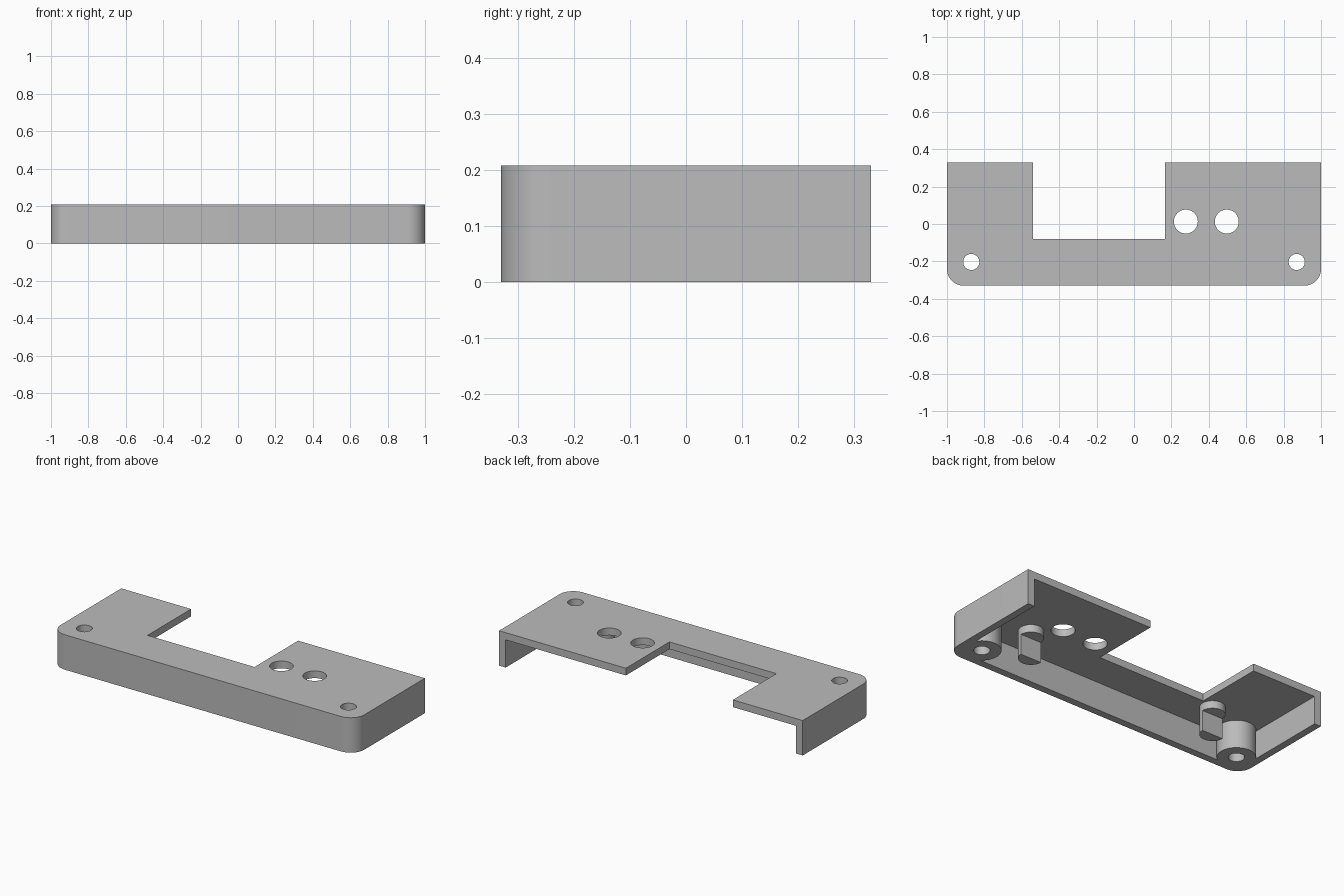
import bpy, bmesh, math

if "Cube" in bpy.data.objects:
    bpy.data.objects.remove(bpy.data.objects["Cube"])

# Overall sizes
HALF_X, HALF_Y, HEIGHT = 1.0, 0.33, 0.208
WALL, CORNER = 0.043, 0.09
CEILING = HEIGHT - WALL

grey = bpy.data.materials.new("plain grey")
grey.use_nodes = True
COLOUR = (0.5, 0.5, 0.5, 1)
grey.diffuse_color = COLOUR
grey.node_tree.nodes["Principled BSDF"].inputs["Base Color"].default_value = COLOUR


def prism(name, outline, z0, z1):
    """Extrude a flat outline from z0 up to z1."""
    bm = bmesh.new()
    face = bm.faces.new([bm.verts.new((x, y, z0)) for x, y in outline])
    top = bmesh.ops.extrude_face_region(bm, geom=[face])["geom"]
    for v in top:
        if isinstance(v, bmesh.types.BMVert):
            v.co.z = z1
    bmesh.ops.recalc_face_normals(bm, faces=bm.faces)
    mesh = bpy.data.meshes.new(name)
    bm.to_mesh(mesh)
    bm.free()
    mesh.materials.append(grey)
    obj = bpy.data.objects.new(name, mesh)
    bpy.context.collection.objects.link(obj)
    return obj


def arc(x, y, r, start, end, steps):
    angles = [math.radians(start + (end - start) * i / steps) for i in range(steps + 1)]
    return [(x + r * math.cos(a), y + r * math.sin(a)) for a in angles]


def disc(x, y, r):
    return arc(x, y, r, 0, 360, 48)[:-1]


def box(x0, x1, y0, y1):
    return [(x0, y0), (x1, y0), (x1, y1), (x0, y1)]


def tray(inset, back):
    """Outline with two rounded front corners and a square back."""
    cx, cy, r = HALF_X - CORNER, CORNER - HALF_Y, CORNER - inset
    return (arc(-cx, cy, r, 180, 270, 12) + arc(cx, cy, r, 270, 360, 12)
            + [(HALF_X - inset, back), (inset - HALF_X, back)])


def combine(target, tool, operation):
    mod = target.modifiers.new(operation, "BOOLEAN")
    mod.operation, mod.object, mod.solver = operation, tool, "EXACT"
    bpy.context.view_layer.objects.active = target
    bpy.ops.object.modifier_apply(modifier=mod.name)
    bpy.data.objects.remove(tool)


def smooth(obj):
    bpy.ops.object.select_all(action="DESELECT")
    obj.select_set(True)
    bpy.context.view_layer.objects.active = obj
    bpy.ops.object.shade_smooth_by_angle(angle=math.radians(30))


# Shell: open underneath and at the back
shell = prism("shell", tray(0, HALF_Y), 0, HEIGHT)
combine(shell, prism("cavity", tray(WALL, HALF_Y + 0.1), -0.1, CEILING), "DIFFERENCE")
combine(shell, prism("notch", box(-0.54, 0.165, -0.08, HALF_Y + 0.2), -0.2, 0.4), "DIFFERENCE")

# Screw bosses in the front corners, then their holes
for x in (-0.87, 0.87):
    combine(shell, prism("boss", disc(x, -0.203, 0.103), 0, CEILING + 0.01), "UNION")
for x, y, r in ((-0.87, -0.203, 0.043), (0.87, -0.203, 0.043),
                (0.277, 0.013, 0.064), (0.496, 0.013, 0.064)):
    combine(shell, prism("hole", disc(x, y, r), -0.2, 0.4), "DIFFERENCE")
smooth(shell)

# Stepped posts: full round at the top, half round below
for side, x in (("left", 0.62), ("right", -0.62)):
    post = prism(side + "_post", disc(x, -0.1, 0.068), 0, CEILING + 0.01)
    combine(post, prism("step", box(x - 0.1, x + 0.1, -0.1, 0), -0.1, 0.12), "DIFFERENCE")
    smooth(post)
